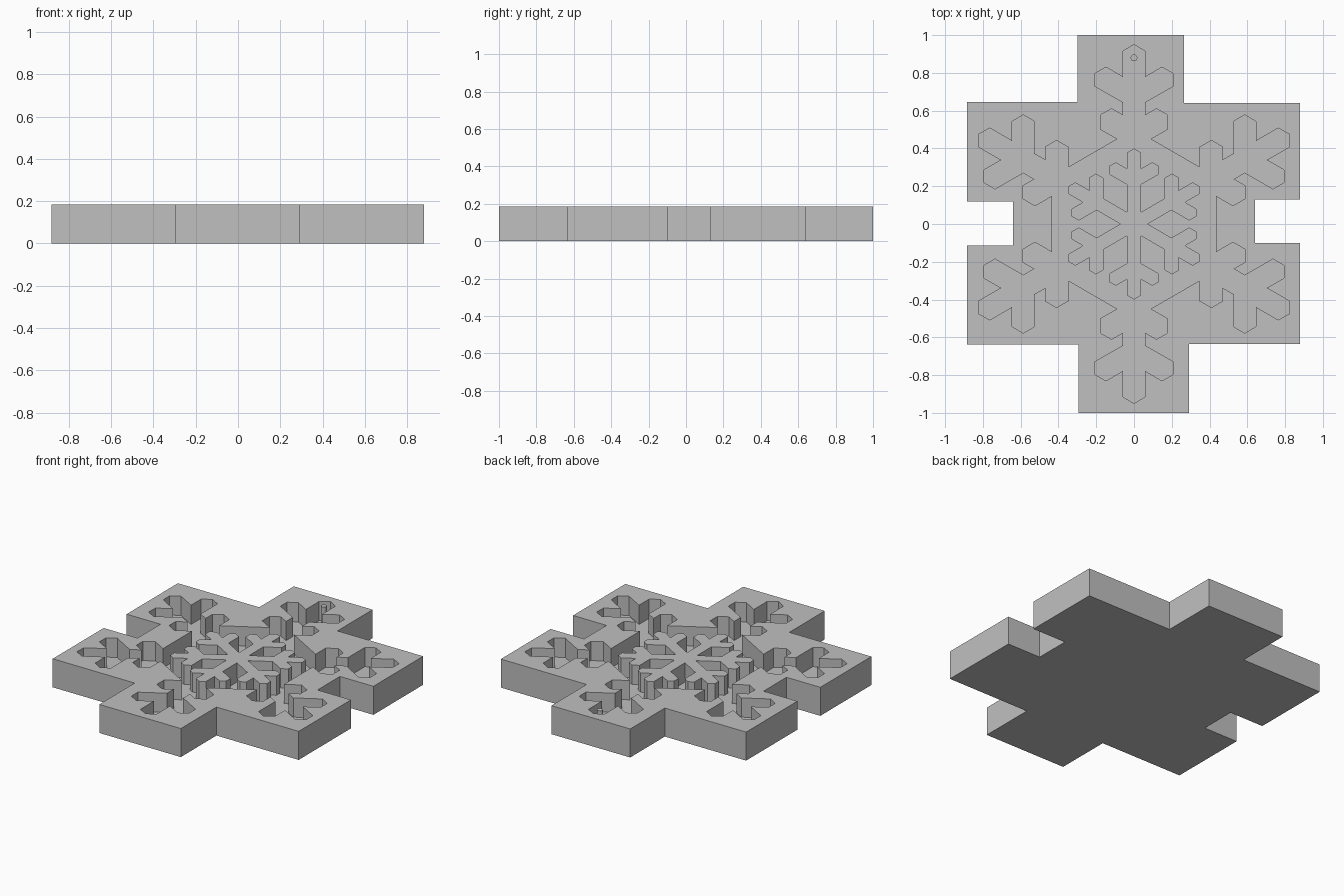
import bpy
import bmesh
from math import cos, sin, radians

HEIGHT = 0.185   # full block height
FLOOR = 0.06     # level of the recess floor

cube = bpy.data.objects.get("Cube")
if cube:
    bpy.data.objects.remove(cube, do_unlink=True)

grey = bpy.data.materials.new("plain grey")
grey.use_nodes = True
grey.diffuse_color = (0.53, 0.53, 0.53, 1)
grey.node_tree.nodes["Principled BSDF"].inputs["Base Color"].default_value = grey.diffuse_color


def prism(name, outline, z0, z1):
    """Extrude a flat counter-clockwise outline from z0 to z1."""
    bm = bmesh.new()
    face = bm.faces.new([bm.verts.new((x, y, z0)) for x, y in outline])
    top = bmesh.ops.extrude_face_region(bm, geom=[face], use_keep_orig=True)
    moved = [g for g in top["geom"] if isinstance(g, bmesh.types.BMVert)]
    bmesh.ops.translate(bm, verts=moved, vec=(0, 0, z1 - z0))
    bmesh.ops.recalc_face_normals(bm, faces=bm.faces)
    mesh = bpy.data.meshes.new(name)
    bm.to_mesh(mesh)
    bm.free()
    mesh.materials.append(grey)
    obj = bpy.data.objects.new(name, mesh)
    bpy.context.collection.objects.link(obj)
    return obj


def snowflake(half_arm):
    """Mirror half an arm, then repeat it six times around the centre."""
    arm = half_arm + [(-x, y) for x, y in reversed(half_arm[:-1])]
    points = []
    for k in range(6):
        c, s = cos(radians(60 * k)), sin(radians(60 * k))
        for x, y in arm:
            p = (c * x - s * y, s * x + c * y)
            if all(abs(p[0] - q[0]) + abs(p[1] - q[1]) > 0.002 for q in points):
                points.append(p)
    return points


# Stepped block
block_outline = [
    (-0.295, -1), (0.29, -1), (0.29, -0.635), (0.88, -0.635),
    (0.88, -0.1), (0.64, -0.1), (0.64, 0.13), (0.88, 0.13),
    (0.88, 0.64), (0.265, 0.64), (0.265, 1), (-0.3, 1),
    (-0.3, 0.645), (-0.883, 0.645), (-0.883, 0.12), (-0.64, 0.12),
    (-0.64, -0.115), (-0.883, -0.115), (-0.883, -0.637), (-0.295, -0.637),
]
block = prism("mould_block", block_outline, 0, HEIGHT)

# Large snowflake recess cut into the block
recess_arm = [
    (0.087, 0.45), (0.178, 0.502), (0.178, 0.577), (0.119, 0.61),
    (0.058, 0.575), (0.058, 0.644), (0.207, 0.73), (0.207, 0.797),
    (0.148, 0.83), (0.058, 0.778), (0.058, 0.915), (0, 0.95),
]
cutter = prism("recess_cutter", snowflake(recess_arm), FLOOR, HEIGHT + 0.1)
cutter.hide_render = True
cut = block.modifiers.new("recess", "BOOLEAN")
cut.operation = "DIFFERENCE"
cut.solver = "EXACT"
cut.object = cutter
bpy.context.view_layer.objects.active = block
bpy.ops.object.modifier_apply(modifier=cut.name)
bpy.data.objects.remove(cutter, do_unlink=True)

# Small raised snowflake in the middle
island_arm = [
    (0.036, 0.0624), (0.036, 0.208), (0.13, 0.262), (0.13, 0.308),
    (0.097, 0.327), (0.036, 0.292), (0.036, 0.379), (0, 0.4),
]
prism("centre_snowflake", snowflake(island_arm), FLOOR - 0.01, HEIGHT)

# Thin peg near the tip of the back arm
peg_outline = [(0.018 * cos(radians(a)), 0.88 + 0.018 * sin(radians(a)))
               for a in range(0, 360, 20)]
prism("hole_peg", peg_outline, FLOOR - 0.01, HEIGHT)
